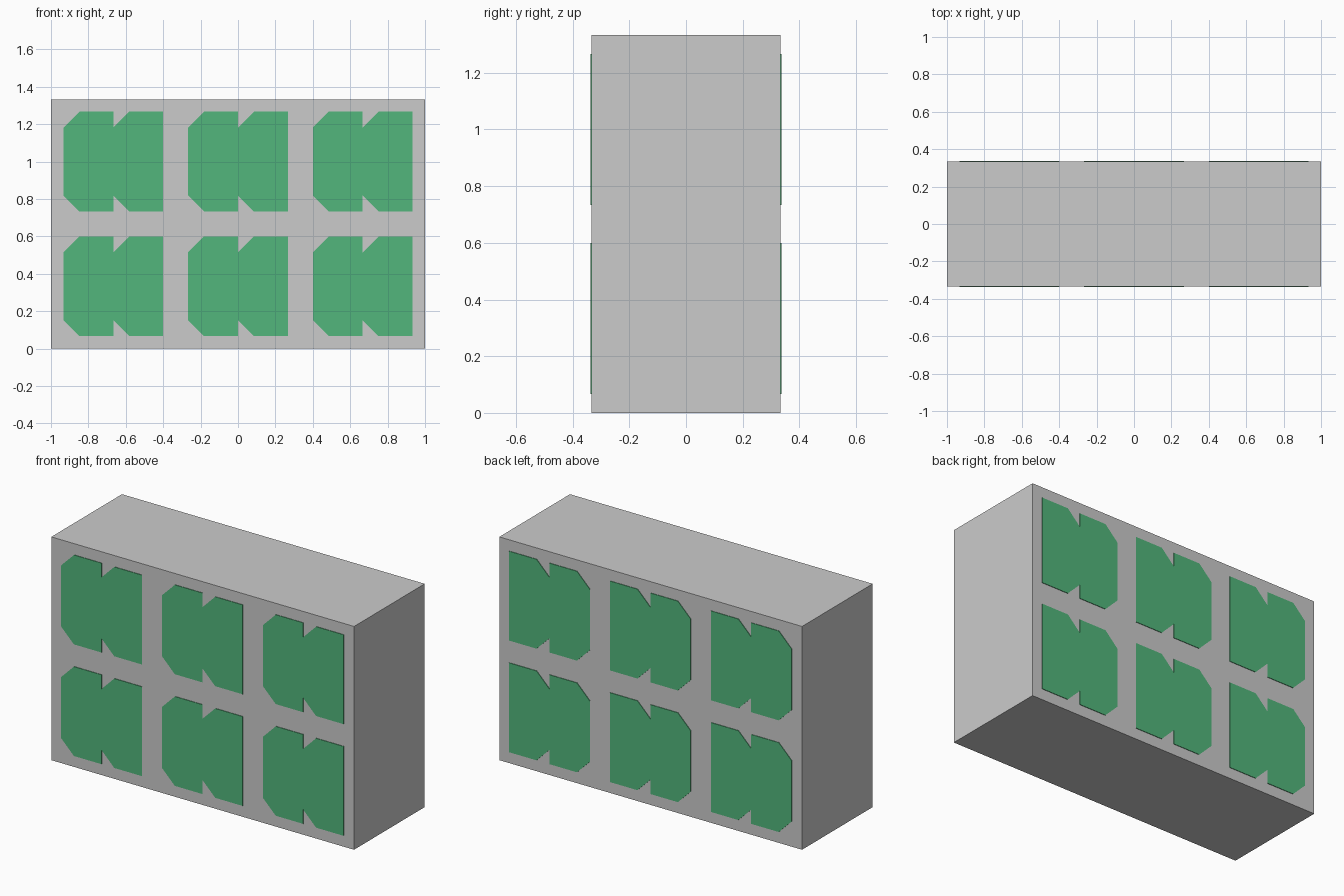
import bpy, bmesh

if "Cube" in bpy.data.objects:
    bpy.data.objects.remove(bpy.data.objects["Cube"])

W, D, H = 2.0, 2 / 3, 4 / 3
PROUD = 0.0035   # how far the panels stand off the body
SINK = 0.003     # how far they are set into it

green = bpy.data.materials.new("panel_green")
green.diffuse_color = (0.085, 0.47, 0.2, 1)
green.use_nodes = True
green.node_tree.nodes["Principled BSDF"].inputs["Base Color"].default_value = green.diffuse_color

# Main slab
bpy.ops.mesh.primitive_cube_add(size=1, location=(0, 0, H / 2))
body = bpy.context.object
body.name = "body"
body.scale = (W, D, H)


def panel(name, cx, cz, side):
    """Double panel: two halves, each with its left corners cut off."""
    r, h, c = 0.2667, 0.0, 0.085
    top = [(-r, r - c), (-r + c, r), (h, r), (h, r - c), (h + c, r), (r, r)]
    outline = top + [(x, -z) for x, z in reversed(top)]
    y = side * (D / 2 - SINK)
    bm = bmesh.new()
    face = bm.faces.new([bm.verts.new((cx + x, y, cz + z)) for x, z in outline])
    ext = bmesh.ops.extrude_face_region(bm, geom=[face], use_keep_orig=True)
    moved = [g for g in ext["geom"] if isinstance(g, bmesh.types.BMVert)]
    bmesh.ops.translate(bm, verts=moved, vec=(0, side * (SINK + PROUD), 0))
    bmesh.ops.recalc_face_normals(bm, faces=bm.faces)
    mesh = bpy.data.meshes.new(name)
    bm.to_mesh(mesh)
    bm.free()
    mesh.materials.append(green)
    bpy.context.collection.objects.link(bpy.data.objects.new(name, mesh))


# Panels in a 3 x 2 grid on the front and back
for side, label in ((-1, "front"), (1, "back")):
    for row in range(2):
        for col in range(3):
            panel(f"{label}_panel_{row + 1}_{col + 1}",
                  (col - 1) * W / 3, (row + 0.5) * H / 2, side)
